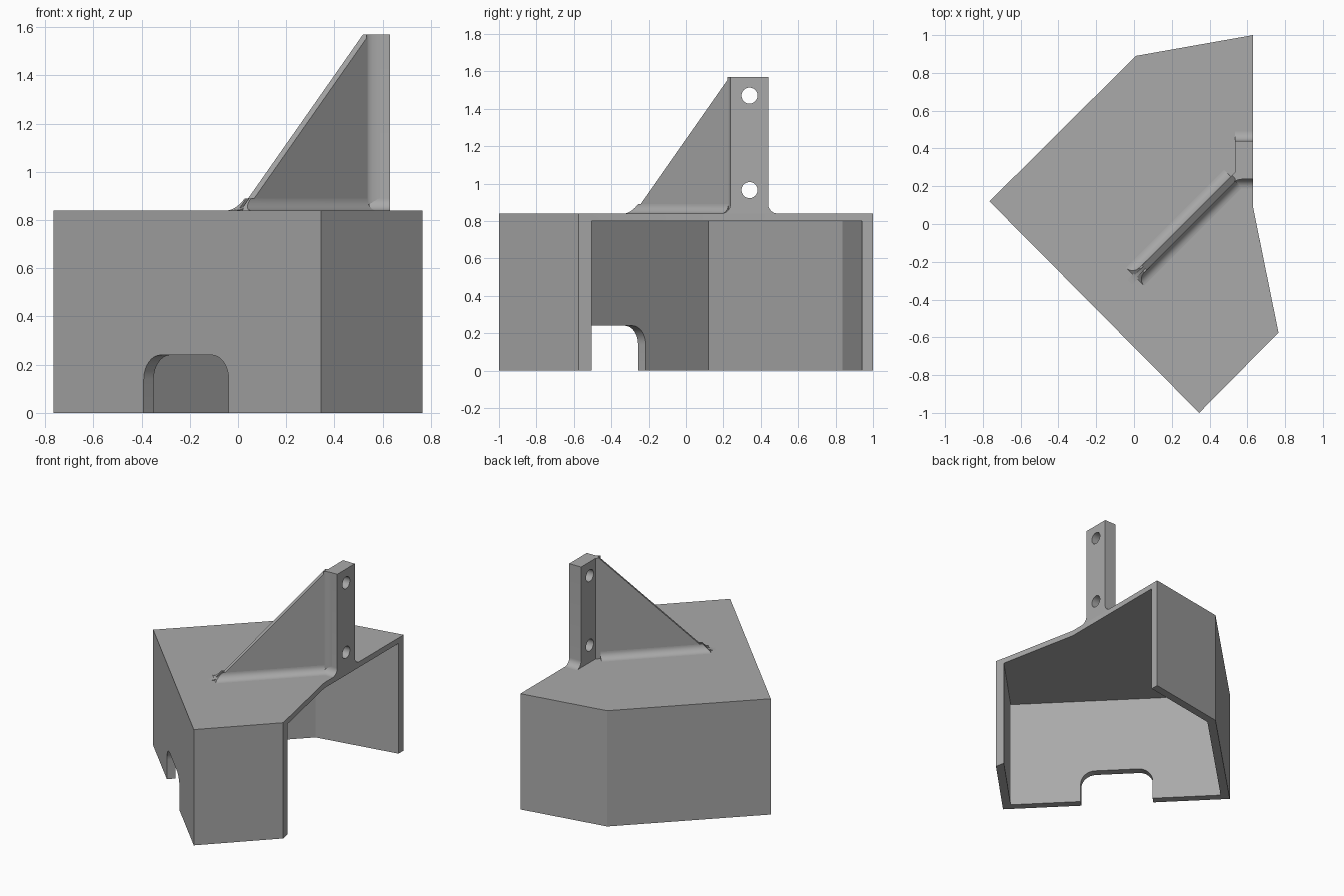
import bpy, bmesh, math
from mathutils import Vector

if "Cube" in bpy.data.objects:
    bpy.data.objects.remove(bpy.data.objects["Cube"])

grey = bpy.data.materials.new("plain_grey")
grey.use_nodes = True
grey.diffuse_color = (0.4, 0.4, 0.4, 1)
grey.node_tree.nodes["Principled BSDF"].inputs["Base Color"].default_value = (0.4, 0.4, 0.4, 1)

ROOF, TOP, WALL = 0.84, 1.57, 0.058


def prism(name, start, end, place):
    """Loft between two matching outlines, each point placed by a mapping."""
    bm = bmesh.new()
    a = [bm.verts.new(place(*p)) for p in start]
    b = [bm.verts.new(place(*p)) for p in end]
    bm.faces.new(a)
    bm.faces.new(b[::-1])
    for i in range(len(a)):
        j = (i + 1) % len(a)
        bm.faces.new((a[j], a[i], b[i], b[j]))
    bmesh.ops.recalc_face_normals(bm, faces=bm.faces)
    mesh = bpy.data.meshes.new(name)
    bm.to_mesh(mesh)
    bm.free()
    mesh.materials.append(grey)
    obj = bpy.data.objects.new(name, mesh)
    bpy.context.collection.objects.link(obj)
    return obj


def extrude(name, pts, w0, w1, place):
    return prism(name, [(*p, w0) for p in pts], [(*p, w1) for p in pts], place)


def curve(a, corner, b, n=8):
    """Rounded corner from a to b, tangent to both sides."""
    a, c, b = Vector(a), Vector(corner), Vector(b)
    return [tuple(a * (1 - t) ** 2 + c * 2 * t * (1 - t) + b * t * t)
            for t in (i / n for i in range(n + 1))]


def arc(cx, cy, r, deg0, deg1, n=8):
    angles = [math.radians(deg0 + (deg1 - deg0) * i / n) for i in range(n + 1)]
    return [(cx + r * math.cos(t), cy + r * math.sin(t)) for t in angles]


def select(obj):
    bpy.ops.object.select_all(action='DESELECT')
    obj.select_set(True)
    bpy.context.view_layer.objects.active = obj


def cut(obj, cutter):
    mod = obj.modifiers.new("cut", 'BOOLEAN')
    mod.operation, mod.solver, mod.object = 'DIFFERENCE', 'EXACT', cutter
    select(obj)
    bpy.ops.object.modifier_apply(modifier=mod.name)
    bpy.data.objects.remove(cutter)


def plan(x, y, z):
    return (x, y, z)


def side(y, z, x):
    return (x, y, z)


# Hollow cover, open along its right-hand sides and underneath
walls = [Vector(p) for p in
         ((0.765, -0.575), (0.345, -1), (-0.765, 0.12), (0.01, 0.89), (0.63, 1))]
cover = extrude("cover", [tuple(p) for p in walls] + [(0.63, 0.09)], 0, ROOF, plan)
dirs = [(q - p).normalized() for p, q in zip(walls, walls[1:])]
norms = [Vector((d.y, -d.x)) for d in dirs]
inner = [walls[0] + norms[0] * WALL - dirs[0] * 0.5]
for p, n, m in zip(walls[1:-1], norms, norms[1:]):
    inner.append(p + (n + m) * WALL / (1 + n.dot(m)))
inner.append(walls[-1] + norms[-1] * WALL + dirs[-1] * 0.5)
cut(cover, extrude("cavity_cutter", [tuple(p) for p in inner], -0.1, 0.8, plan))

# Rounded notch in the long front wall
along, inward = -dirs[1], norms[1]
middle = Vector((-0.215, -0.435))


def notch_place(u, z, w):
    p = middle + along * u + inward * w
    return (p.x, p.y, z)


notch = ([(-0.25, -0.1)] + arc(-0.15, 0.14, 0.1, 180, 90)
         + arc(0.15, 0.14, 0.1, 90, 0) + [(0.25, -0.1)])
cut(cover, extrude("notch_cutter", notch, -0.1, 0.12, notch_place))

# Upright mounting post, flared into the roof, with two bolt holes
F = 0.05
Y0, Y1 = 0.238, 0.44
profile = ([(Y0 - F, ROOF - 0.02)] + arc(Y0 - F, ROOF + F, F, -90, 0)
           + [(Y0, TOP), (Y1, TOP)] + arc(Y1 + F, ROOF + F, F, 180, 270)
           + [(Y1 + F, ROOF - 0.02)])
post = extrude("mounting_post", profile, 0.535, 0.63, side)
for z in (0.965, 1.47):
    cut(post, extrude("hole_cutter", arc(0.34, z, 0.043, 0, 345, 23), 0.4, 0.8, side))

# Diagonal gusset bracing the post
R = math.sqrt(0.5)
HALF = 0.018


def gusset_place(s, z, w):
    return (0.1425 + R * (s + w), -0.1425 + R * (s - w), z)


toe = -0.174
gusset = (curve((toe - 0.06, ROOF), (toe, ROOF), (toe + 0.045, ROOF + 0.045))
          + [(0.55, TOP), (0.58, TOP), (0.58, ROOF - 0.02), (toe - 0.06, ROOF - 0.02)])
extrude("gusset", gusset, -HALF, HALF, gusset_place)

# Concave fillets along both feet of the gusset, trimmed to its slope
for sign, label in ((-1, "left"), (1, "right")):
    sect = [(HALF - 0.01, ROOF - 0.01), (HALF + F, ROOF - 0.01)]
    sect += arc(HALF + F, ROOF + F, F, 270, 180)
    sect += [(HALF - 0.01, ROOF + F)]
    near = [(toe - 0.02 + (z - ROOF), z, sign * w) for w, z in sect]
    far = [(0.54, z, sign * w) for w, z in sect]
    prism(label + "_gusset_fillet", near, far, gusset_place)

# Vertical fillet between gusset and post
corner = curve((0.532, 0.222), (0.545, 0.238), (0.59, 0.238)) + [(0.59, 0.25), (0.54, 0.25)]
extrude("post_fillet", corner, ROOF, TOP, plan)

for obj in list(bpy.context.collection.objects):
    if obj.type == 'MESH' and grey.name in obj.data.materials:
        select(obj)
        bpy.ops.object.shade_smooth_by_angle(angle=math.radians(25))
